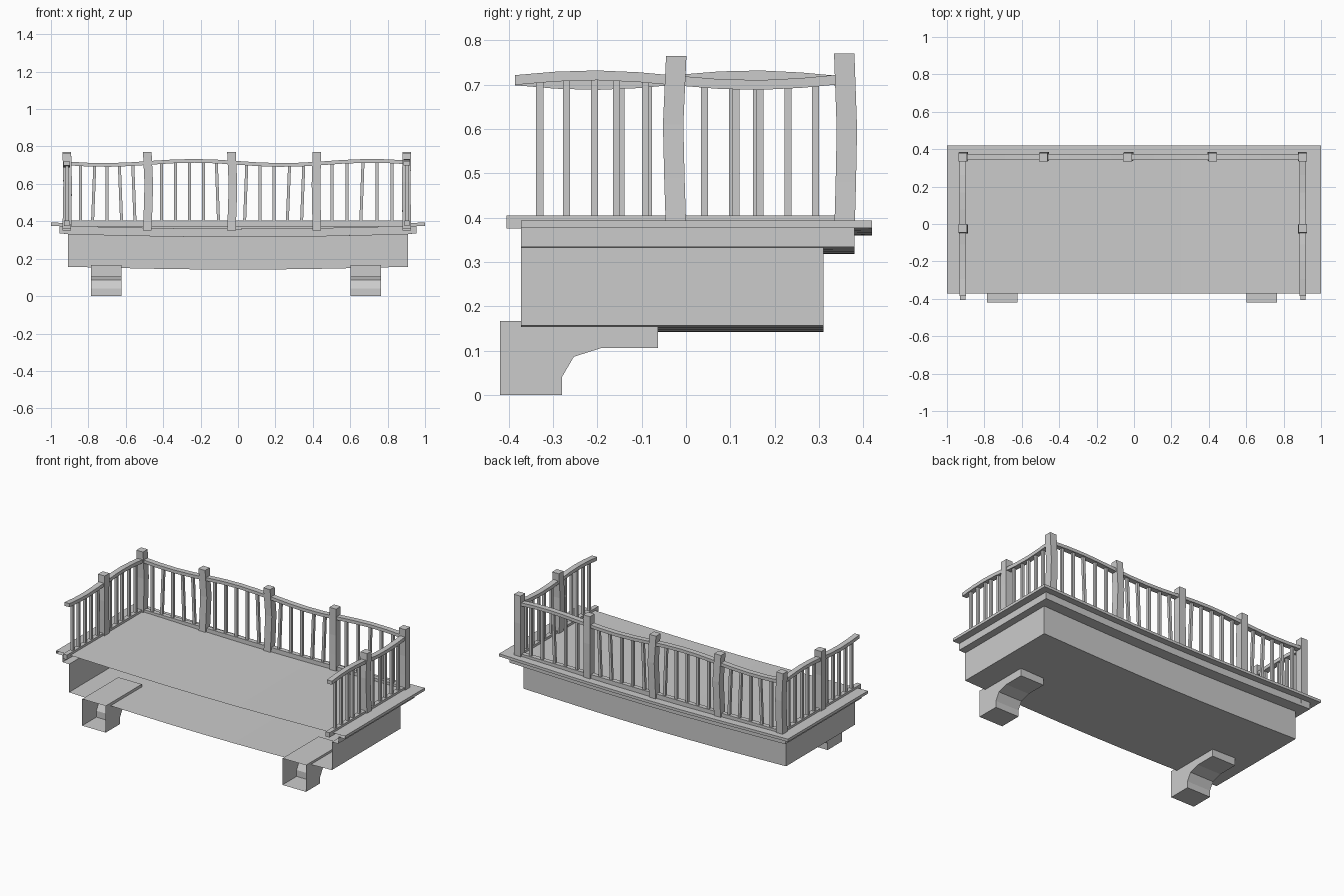
import bpy, math, random
from mathutils import Vector

if "Cube" in bpy.data.objects:
    bpy.data.objects.remove(bpy.data.objects["Cube"])

random.seed(4)
FRONT = -0.372
X, Y, Z = Vector((1, 0, 0)), Vector((0, 1, 0)), Vector((0, 0, 1))


def make(name, verts, faces):
    me = bpy.data.meshes.new(name)
    me.from_pydata([tuple(v) for v in verts], [], faces)
    me.update()
    ob = bpy.data.objects.new(name, me)
    bpy.context.collection.objects.link(ob)
    return ob


def sweep(name, pts, u, v):
    """Rectangular bar through pts; u and v are half-section vectors."""
    verts, faces = [], []
    for p in pts:
        p = Vector(p)
        verts += [p - u - v, p + u - v, p + u + v, p - u + v]
    flip = u.cross(v).dot(Vector(pts[-1]) - Vector(pts[0])) < 0
    for i in range(len(pts) - 1):
        a = 4 * i
        for k in range(4):
            n = (k + 1) % 4
            faces.append((a + k, a + n, a + 4 + n, a + 4 + k))
    e = 4 * (len(pts) - 1)
    faces += [(3, 2, 1, 0), (e, e + 1, e + 2, e + 3)]
    if flip:
        faces = [f[::-1] for f in faces]
    return make(name, verts, faces)


def sag(x):
    return -0.016 * max(0, math.cos(math.pi * x / 1.9))


SEG = 8


def tier(name, levels, floor=False, top=False):
    """Sagging shell, open at the front: side walls and back through levels (hx, back, z)."""
    verts, faces = [], []
    n = SEG + 3
    for hx, back, z in levels:
        xs = [hx - 2 * hx * i / SEG for i in range(SEG + 1)]
        path = [(hx, FRONT)] + [(x, back) for x in xs] + [(-hx, FRONT)]
        verts += [(x, y, z + sag(x)) for x, y in path]
    for l in range(len(levels) - 1):
        for i in range(n - 1):
            a = l * n + i
            faces.append((a, a + 1, a + n + 1, a + n))
    # floor or top strips reach from the back edge to the open front
    for use, l in ((floor, 0), (top, len(levels) - 1)):
        if not use:
            continue
        hx, back, z = levels[l]
        s = len(verts)
        xs = [hx - 2 * hx * i / SEG for i in range(SEG + 1)]
        verts += [(x, FRONT, z + sag(x)) for x in xs]
        for i in range(SEG):
            b = l * n + 1 + i
            f = (b, s + i, s + i + 1, b + 1)
            faces.append(f if l == 0 else f[::-1])
    return make(name, verts, faces)


# stepped balcony body
tier("balcony_base", [(0.91, 0.31, 0.158), (0.91, 0.31, 0.334)], floor=True)
tier("cornice", [(0.91, 0.31, 0.334), (0.955, 0.38, 0.334), (0.955, 0.38, 0.376)])
tier("deck_slab", [(0.955, 0.38, 0.376), (1, 0.42, 0.376), (1, 0.42, 0.393)], top=True)

# support brackets, open at the front
prof = [(-0.42, 0), (-0.28, 0), (-0.28, 0.04), (-0.253, 0.086), (-0.19, 0.106),
        (-0.063, 0.106), (-0.063, 0.167), (-0.42, 0.167)]
for side, x0, x1 in (("left", -0.785, -0.622), ("right", 0.602, 0.765)):
    n = len(prof)
    verts = [(x, y, z) for x in (x0, x1) for y, z in prof]
    faces = [(i, i + n, i + n + 1, i + 1)[::-1] for i in range(n - 1)]
    faces += [tuple(range(n))[::-1], tuple(range(n, 2 * n))]
    make("bracket_" + side, verts, faces)


# slightly bowed posts
def post(name, x, y, bx, by, z0=0.35, z1=0.77):
    pts = [(x, y, z0), (x + bx * 0.6, y + by * 0.6, z0 + 0.13),
           (x + bx, y + by, z0 + 0.25), (x, y, z1)]
    sweep(name, pts, X * 0.023, Y * 0.023)


back_x = [-0.915, -0.485, -0.035, 0.422, 0.903]
for i, x in enumerate(back_x):
    post(f"back_post_{i}", x, 0.357, (0.004, 0.008, 0.008, -0.005, -0.004)[i], 0.006)
sides = (("left", -0.915, 1), ("right", 0.903, -1))
for s, x, d in sides:
    post("side_post_" + s, x, -0.022, 0.004 * d, -0.007, 0.36, 0.765)


# wavy handrail heights
def back_z(x):
    return 0.712 - 0.011 * math.sin((x + 0.95) * 2 * math.pi / 0.95)


def side_z(y, d):
    return 0.710 + 0.011 * d * math.sin((0.36 - (y + 0.03)) * 2 * math.pi / 0.72 + math.pi)


# rails
xs = [-0.915 + 1.818 * i / 16 for i in range(17)]
sweep("back_handrail", [(x, 0.358, back_z(x)) for x in xs], Y * 0.017, Z * 0.010)
sweep("back_bottom_rail", [(-0.915, 0.358, 0.388), (0.903, 0.358, 0.388)], Y * 0.014, Z * 0.017)
for s, x, d in sides:
    ys = [-0.386 + 0.74 * i / 8 for i in range(9)]
    sweep("side_handrail_" + s, [(x, y, side_z(y, -d)) for y in ys], X * 0.017, Z * 0.011)
    sweep("side_bottom_rail_" + s, [(x, -0.405, 0.39), (x, 0.355, 0.39)], X * 0.014, Z * 0.015)

# balusters, five per bay, some leaning
H = 0.008
for b in range(4):
    for k in range(1, 6):
        x = back_x[b] + (back_x[b + 1] - back_x[b]) * k / 6
        t = random.choice((0, 0, 0.006, -0.006))
        sweep(f"back_baluster_{b}_{k}", [(x - t, 0.358, 0.395), (x + t, 0.358, back_z(x))],
              X * H, Y * H)
for s, x, d in sides:
    lean = {3: -0.01, 4: -0.006, 6: 0.008} if d < 0 else {7: -0.008}
    for k, y in enumerate((-0.33, -0.27, -0.206, -0.147, -0.085,
                           0.042, 0.105, 0.167, 0.23, 0.292)):
        t = lean.get(k, 0)
        sweep(f"side_baluster_{s}_{k}", [(x, y - t * -1, 0.395), (x, y + t, side_z(y, -d))],
              X * H, Y * H)
